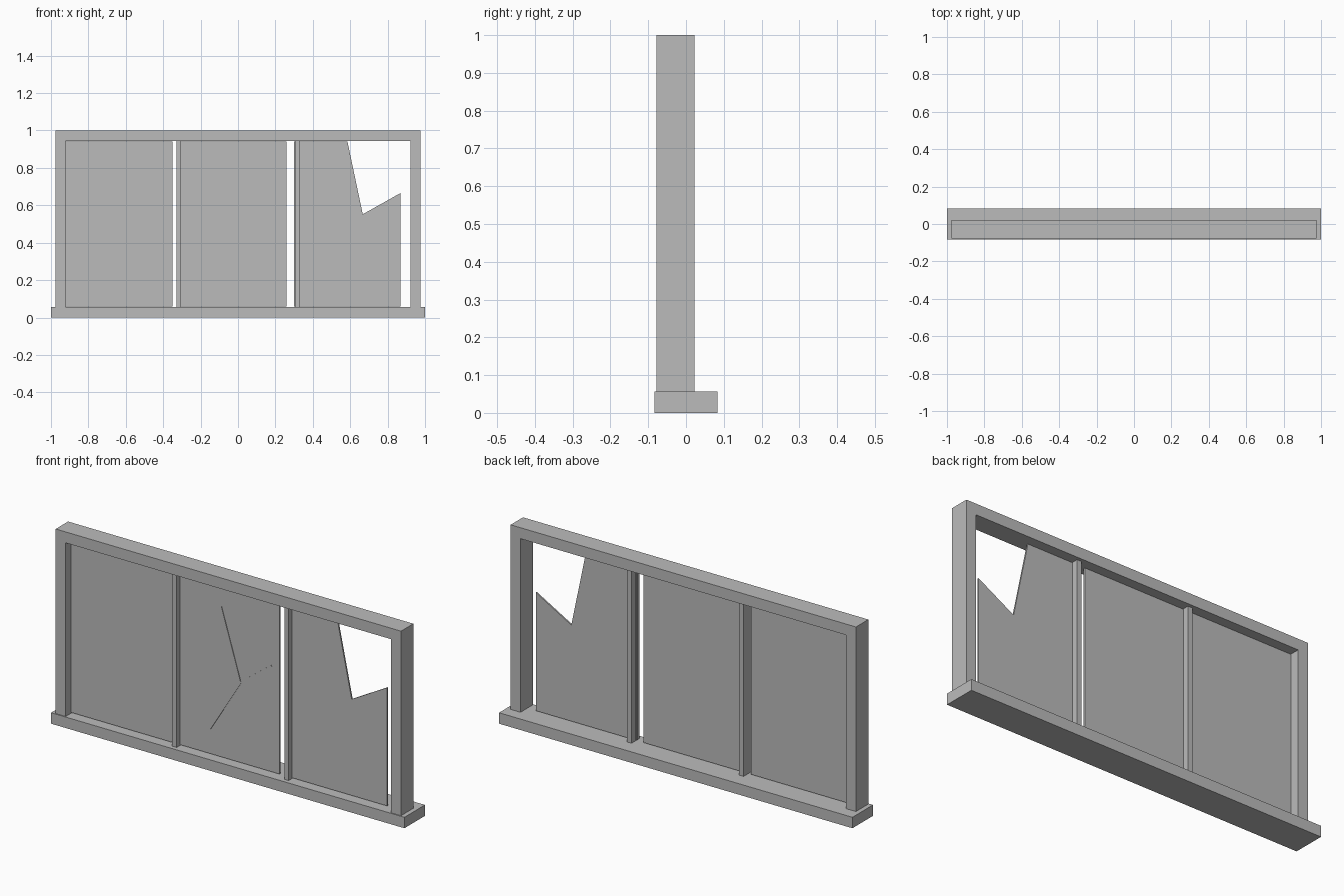
import bpy, bmesh, math

if "Cube" in bpy.data.objects:
    bpy.data.objects.remove(bpy.data.objects["Cube"])

grey = bpy.data.materials.new("plain grey")
grey.diffuse_color = (0.5, 0.5, 0.5, 1)
grey.use_nodes = True
grey.node_tree.nodes["Principled BSDF"].inputs["Base Color"].default_value = grey.diffuse_color


def extrude(name, outline, y0, y1):
    """Extrude an (x, z) outline from y0 (front) to y1 (back)."""
    mesh = bpy.data.meshes.new(name)
    bm = bmesh.new()
    face = bm.faces.new([bm.verts.new((x, y0, z)) for x, z in outline])
    ext = bmesh.ops.extrude_face_region(bm, geom=[face])
    moved = [g for g in ext["geom"] if isinstance(g, bmesh.types.BMVert)]
    bmesh.ops.translate(bm, verts=moved, vec=(0, y1 - y0, 0))
    bmesh.ops.recalc_face_normals(bm, faces=bm.faces)
    bm.to_mesh(mesh)
    bm.free()
    mesh.materials.append(grey)
    obj = bpy.data.objects.new(name, mesh)
    bpy.context.collection.objects.link(obj)
    return obj


def box(name, x0, x1, y0, y1, z0, z1):
    return extrude(name, [(x0, z0), (x1, z0), (x1, z1), (x0, z1)], y0, y1)


SILL, HEAD = 0.056, 0.944           # bottom and top of the opening
FRONT, BACK = -0.078, 0.022         # frame depth
PANE_F, PANE_B = -0.034, -0.026     # glass depth

# Sill and outer frame
box("sill", -1, 1, -0.083, 0.083, 0, SILL)
box("head_rail", -0.977, 0.977, FRONT, BACK, HEAD, 1)
for side, x in (("left", -0.977), ("right", 0.921)):
    box(side + "_jamb", x, x + 0.056, FRONT, BACK, SILL, HEAD)

# Mullions between the panes
for side, x in (("left", -0.317), ("right", 0.317)):
    box(side + "_mullion", x - 0.0125, x + 0.0125, -0.061, 0.005, SILL, HEAD)

# Two whole panes and one broken pane
P0, P1 = 0.06, 0.942
for name, x in (("left_pane", -0.921), ("middle_pane", -0.311)):
    box(name, x, x + 0.57, PANE_F, PANE_B, P0, P1)
extrude("broken_pane", [(0.299, P0), (0.868, P0), (0.868, 0.665),
                        (0.667, 0.552), (0.585, P1), (0.299, P1)], PANE_F, PANE_B)

# Three cracks spreading over the middle pane
cx, cz = 0.038, 0.468
for i, (ex, ez) in enumerate([(-0.073, 0.832), (0.214, 0.602), (-0.134, 0.188)]):
    length = math.hypot(ex - cx, ez - cz)
    nx, nz = -(ez - cz) / length * 0.004, (ex - cx) / length * 0.004
    extrude(f"crack_{i + 1}", [(cx + nx, cz + nz), (cx - nx, cz - nz),
                               (ex - nx, ez - nz), (ex + nx, ez + nz)],
            PANE_F - 0.003, PANE_F + 0.001)
